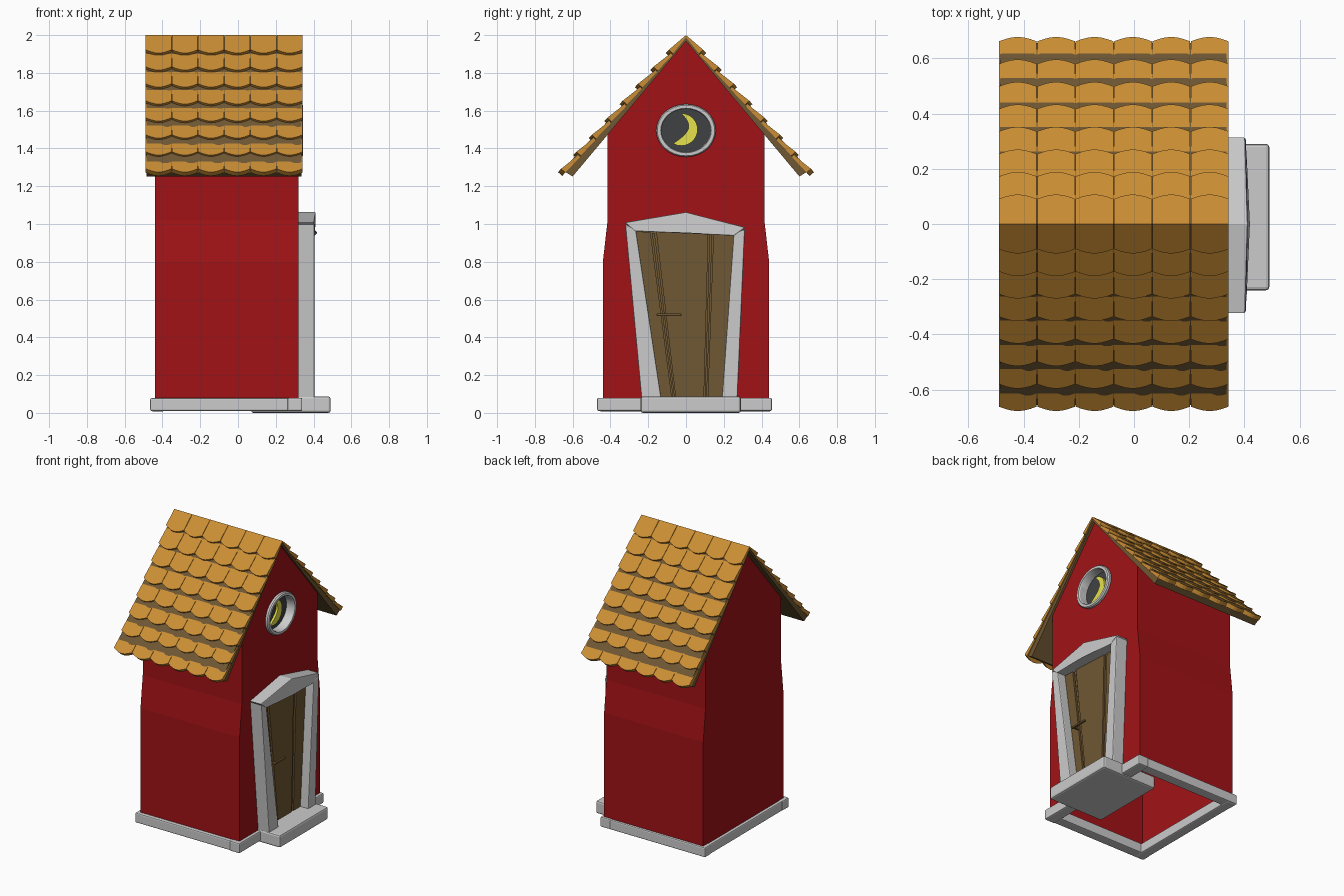
import bpy, bmesh, math

if "Cube" in bpy.data.objects:
    bpy.data.objects.remove(bpy.data.objects["Cube"])


def mat(name, r, g, b):
    m = bpy.data.materials.new(name)
    m.diffuse_color = (r, g, b, 1)
    m.use_nodes = True
    m.node_tree.nodes["Principled BSDF"].inputs["Base Color"].default_value = m.diffuse_color
    return m


RED = mat("red_paint", 0.36, 0.006, 0.008)
TILE = mat("tile_ochre", 0.60, 0.27, 0.035)
WOOD = mat("dark_wood", 0.16, 0.095, 0.033)
GLASS = mat("dark_glass", 0.05, 0.053, 0.057)
YELLOW = mat("moon_yellow", 0.8, 0.75, 0.07)


def finish(name, bm, m=None, bevel=0):
    bmesh.ops.recalc_face_normals(bm, faces=bm.faces)
    me = bpy.data.meshes.new(name)
    bm.to_mesh(me)
    bm.free()
    ob = bpy.data.objects.new(name, me)
    bpy.context.collection.objects.link(ob)
    if m:
        me.materials.append(m)
    if bevel:
        b = ob.modifiers.new("bevel", "BEVEL")
        b.width, b.segments = bevel, 2
    return ob


def add_prism(bm, low, high):
    """Closed solid between two matching 3D loops."""
    a = [bm.verts.new(p) for p in low]
    b = [bm.verts.new(p) for p in high]
    n = len(a)
    bm.faces.new(a)
    bm.faces.new(b[::-1])
    for i in range(n):
        j = (i + 1) % n
        bm.faces.new((a[i], b[i], b[j], a[j]))


def prism(name, pts, x0, x1, m=None, bevel=0):
    """Extrude a (y, z) outline along x."""
    bm = bmesh.new()
    add_prism(bm, [(x0, y, z) for y, z in pts], [(x1, y, z) for y, z in pts])
    return finish(name, bm, m, bevel)


def box(name, x0, x1, y0, y1, z0, z1, m=None, bevel=0):
    return prism(name, [(y0, z0), (y1, z0), (y1, z1), (y0, z1)], x0, x1, m, bevel)


def ellipse(ry, rz, n=32):
    return [(ry * math.cos(2 * math.pi * i / n), 1.495 + rz * math.sin(2 * math.pi * i / n))
            for i in range(n)]


# House shell: open underneath, with a round window hole in the door gable
half = [(0.44, 0.04), (0.44, 0.80), (0.415, 1.02), (0.415, 1.478)]
outline = half + [(0, 1.98)] + [(-y, z) for y, z in half[::-1]]
bm = bmesh.new()
back = [bm.verts.new((-0.44, y, z)) for y, z in outline]
front = [bm.verts.new((0.32, y, z)) for y, z in outline]
bm.faces.new(back)
for i in range(len(outline) - 1):
    bm.faces.new((back[i], back[i + 1], front[i + 1], front[i]))
hole = [bm.verts.new((0.32, y, z)) for y, z in ellipse(0.14, 0.125)]
edges = []
for loop in (front, hole):
    for i in range(len(loop)):
        pair = (loop[i], loop[(i + 1) % len(loop)])
        edges.append(bm.edges.get(pair) or bm.edges.new(pair))
bmesh.ops.triangle_fill(bm, edges=edges, use_beauty=True, normal=(1, 0, 0))
finish("house_walls", bm, RED)

# Window: ring, recessed glass, crescent
bm = bmesh.new()
rings = [[bm.verts.new((x, y, z)) for y, z in ellipse(ry, rz)]
         for x, ry, rz in ((0.27, 0.155, 0.137), (0.335, 0.158, 0.14), (0.343, 0.152, 0.134),
                           (0.343, 0.134, 0.118), (0.335, 0.129, 0.114), (0.27, 0.129, 0.114))]
for k in range(6):
    a, b = rings[k], rings[(k + 1) % 6]
    for i in range(32):
        j = (i + 1) % 32
        bm.faces.new((a[i], a[j], b[j], b[i]))
ring = finish("window_ring", bm)
prism("window_glass", ellipse(0.135, 0.12), 0.272, 0.282, GLASS)
moon = []
for i in range(15):
    t = math.radians(90 - 210 * i / 14)
    moon.append((-0.025 + 0.087 * math.cos(t), 1.5 + 0.086 * math.sin(t)))
(ty, tz), (by, bz) = moon[0], moon[-1]
for i in range(1, 10):
    t = i / 10
    moon.append((by + (ty - by) * t + 0.06 * math.sin(math.pi * t), bz + (tz - bz) * t))
prism("crescent", moon, 0.278, 0.296, YELLOW)

# Base trim with a gap at the doorway, and the doorstep
box("trim_front", -0.465, 0.27, -0.465, -0.395, 0.01, 0.078, None, 0.008)
box("trim_rear", -0.465, 0.27, 0.385, 0.455, 0.01, 0.078, None, 0.008)
box("trim_back_gable", -0.46, -0.39, -0.46, 0.45, 0.008, 0.076, None, 0.008)
box("trim_door_left", 0.262, 0.34, -0.47, -0.20, 0.01, 0.08, None, 0.008)
box("trim_door_right", 0.262, 0.34, 0.22, 0.455, 0.01, 0.08, None, 0.008)
box("doorstep", 0.07, 0.49, -0.24, 0.29, 0.0, 0.087, None, 0.012)

# Crooked door frame
prism("jamb_left", [(-0.235, 0.07), (-0.13, 0.07), (-0.265, 0.97), (-0.322, 1.0)],
      0.30, 0.405, None, 0.006)
prism("jamb_right", [(0.19, 0.07), (0.272, 0.07), (0.312, 0.975), (0.252, 0.945)],
      0.30, 0.405, None, 0.006)
bm = bmesh.new()
lintel = [(-0.27, 0.962), (0, 0.95), (0.255, 0.938), (0.315, 0.982), (0, 1.063), (-0.325, 1.008)]
depth = [0.408, 0.42, 0.408, 0.402, 0.412, 0.402]
add_prism(bm, [(0.30, y, z) for y, z in lintel],
          [(d, y, z) for d, (y, z) in zip(depth, lintel)])
finish("lintel", bm, None, 0.005)

# Door: backing panel, three tapered planks, thin slats between them, handle
prism("door_back", [(-0.14, 0.08), (0.2, 0.08), (0.26, 0.95), (-0.275, 0.97)], 0.315, 0.328, WOOD)
cuts = [(-0.14, -0.075), (-0.055, 0.095), (0.115, 0.195)]
tops = [(-0.272, -0.188), (-0.158, 0.118), (0.146, 0.258)]
for k, ((b0, b1), (t0, t1)) in enumerate(zip(cuts, tops)):
    prism(f"door_plank_{k + 1}", [(b0, 0.082), (b1, 0.082), (t1, 0.955), (t0, 0.963)],
          0.32, 0.345, WOOD)
for k in range(2):
    b, t = (cuts[k][1] + cuts[k + 1][0]) / 2, (tops[k][1] + tops[k + 1][0]) / 2
    prism(f"door_slat_{k + 1}", [(b - .005, .085), (b + .005, .085), (t + .007, .953), (t - .007, .953)],
          0.32, 0.338, WOOD)
box("door_handle", 0.372, 0.387, -0.155, -0.025, 0.513, 0.527, WOOD, 0.004)
box("handle_stem", 0.34, 0.375, -0.142, -0.128, 0.513, 0.527, WOOD)

# Roof: tapered boards and rows of scalloped tiles, mirrored on both slopes
X0, PITCH, COLS, ROWS, SEG = -0.49, 0.8333 / 6, 6, 8, 6
NY, NZ = 0.74, 0.67            # outward slope normal
DY, DZ = 0.67, -0.74           # down-slope direction
for side, label in ((-1, "front"), (1, "rear")):
    prism(f"roof_board_{label}",
          [(0, 1.993), (0, 1.968), (side * 0.60, 1.252), (side * 0.655, 1.285)],
          -0.485, 0.335, WOOD)
    bm = bmesh.new()
    for r in range(ROWS):
        tip = (0.095 + 0.0815 * r, 1.918 - 0.09 * r)
        if r == 0:
            top = (0.0, 2.0)
        else:
            top = (0.095 + 0.0815 * (r - 1) - 0.02 * NY, 1.918 - 0.09 * (r - 1) - 0.02 * NZ)
        for c in range(COLS):
            xa, xb = X0 + c * PITCH + 0.0012, X0 + (c + 1) * PITCH - 0.0012
            up = [(xb, side * top[0], top[1]), (xa, side * top[0], top[1])]
            dn = [(x, y - side * 0.01 * NY * (top[0] > 0), z - 0.012) for x, y, z in up]
            for i in range(SEG + 1):
                t = i / SEG
                s = 0.024 * math.sin(math.pi * t) - 0.006
                x, y, z = xa + (xb - xa) * t, tip[0] + s * DY, tip[1] + s * DZ
                up.append((x, side * y, z))
                dn.append((x, side * (y - 0.03 * NY), z - 0.03 * NZ))
            add_prism(bm, dn, up)
    finish(f"roof_tiles_{label}", bm, TILE)

bpy.ops.object.select_all(action="DESELECT")
ring.select_set(True)
bpy.context.view_layer.objects.active = ring
bpy.ops.object.shade_smooth_by_angle(angle=math.radians(30))
